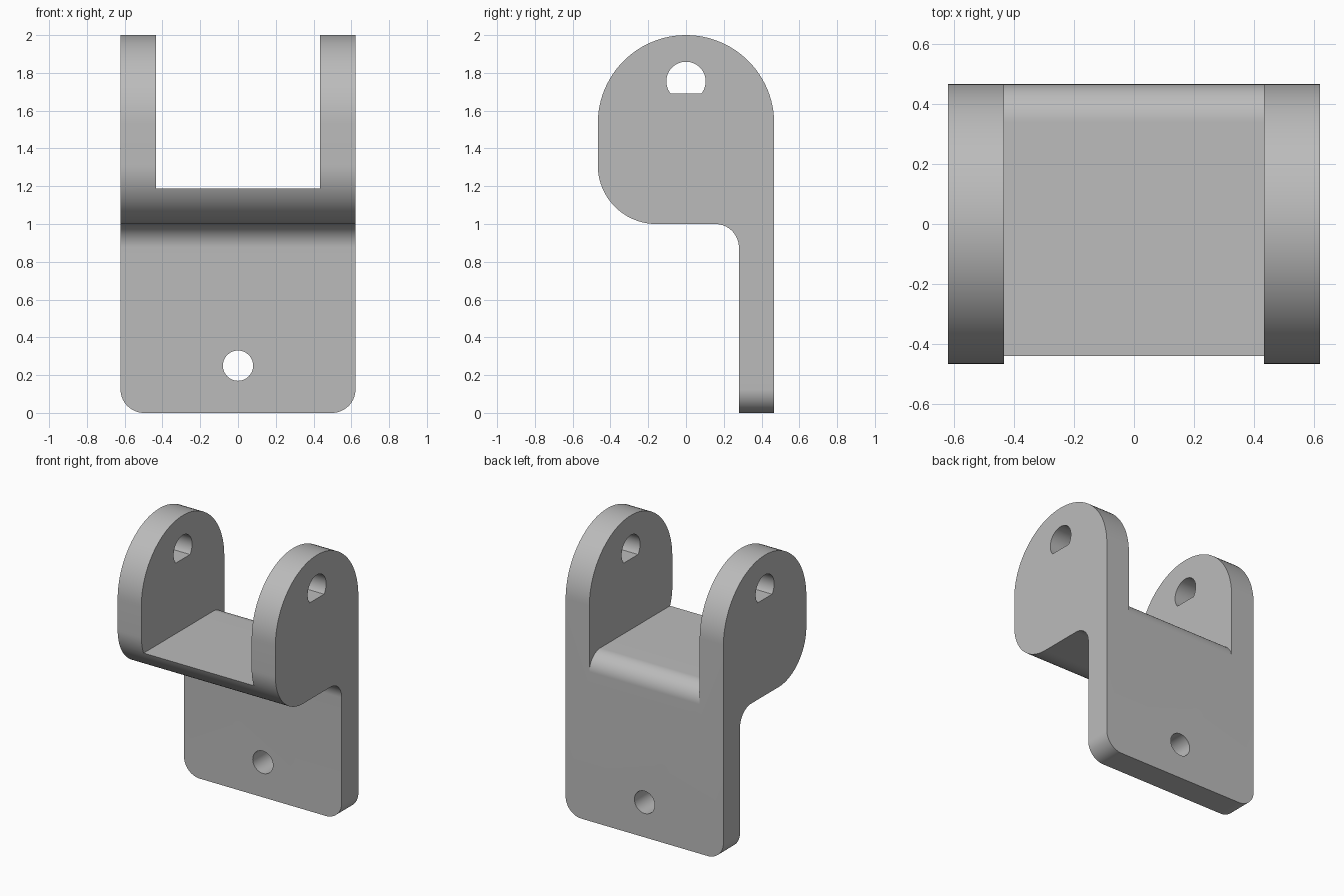
import bpy
import bmesh
from math import sin, cos, pi, radians, asin
from mathutils import Vector

cube = bpy.data.objects.get("Cube")
if cube:
    bpy.data.objects.remove(cube, do_unlink=True)

HALF_W, HALF_D = 0.622, 0.467   # overall half width and half depth
WALL = 0.187                    # plate, floor and ear thickness
SHELF_Z = 1.0                   # underside of the floor
FILLET = 0.125

grey = bpy.data.materials.new("plain grey")
grey.use_nodes = True
GREY = (0.5, 0.5, 0.5, 1)
grey.diffuse_color = GREY
grey.node_tree.nodes["Principled BSDF"].inputs["Base Color"].default_value = GREY


def arc(u, v, r, start, end, steps=24):
    """Points on an arc, angles in degrees."""
    angles = [radians(start + (end - start) * i / steps) for i in range(steps + 1)]
    return [(u + r * cos(a), v + r * sin(a)) for a in angles]


def prism(name, outline, axis, low, high):
    """Extrude a closed outline along x (outline in y, z) or y (outline in x, z)."""
    bm = bmesh.new()
    place = (lambda u, v: (low, u, v)) if axis == "x" else (lambda u, v: (u, low, v))
    face = bm.faces.new([bm.verts.new(place(u, v)) for u, v in outline])
    side = bmesh.ops.extrude_face_region(bm, geom=[face])
    moved = [g for g in side["geom"] if isinstance(g, bmesh.types.BMVert)]
    step = high - low
    bmesh.ops.translate(bm, verts=moved,
                        vec=Vector((step, 0, 0)) if axis == "x" else Vector((0, step, 0)))
    bmesh.ops.recalc_face_normals(bm, faces=bm.faces)
    mesh = bpy.data.meshes.new(name)
    bm.to_mesh(mesh)
    bm.free()
    mesh.materials.append(grey)
    obj = bpy.data.objects.new(name, mesh)
    bpy.context.collection.objects.link(obj)
    return obj


def combine(body, tool, operation):
    """Apply a boolean and discard the tool."""
    mod = body.modifiers.new(tool.name, "BOOLEAN")
    mod.operation, mod.object, mod.solver = operation, tool, "EXACT"
    bpy.context.view_layer.objects.active = body
    bpy.ops.object.modifier_apply(modifier=mod.name)
    bpy.data.objects.remove(tool, do_unlink=True)


# Side silhouette: domed ears, rounded nose, inner fillet and hanging back plate
nose = 0.31
plate_y = HALF_D - WALL
side = (arc(0, 2 - HALF_D, HALF_D, 0, 180, 48)
        + arc(nose - HALF_D, SHELF_Z + nose, nose, 180, 270)
        + arc(plate_y - FILLET, SHELF_Z - FILLET, FILLET, 90, 0)
        + [(plate_y, 0), (HALF_D, 0)])
bracket = prism("bracket", side, "x", -HALF_W, HALF_W)

# Rounded bottom corners of the back plate
inner = HALF_W - FILLET
front = (arc(-inner, FILLET, FILLET, 180, 270) + arc(inner, FILLET, FILLET, 270, 360)
         + [(HALF_W + 0.1, 0.5), (HALF_W + 0.1, 2.1), (-HALF_W - 0.1, 2.1), (-HALF_W - 0.1, 0.5)])
combine(bracket, prism("plate_outline", front, "y", -1, 1), "INTERSECT")

# Slot between the ears, with a rounded rear edge on the floor
floor_z = SHELF_Z + WALL
slot = (arc(HALF_D - FILLET, floor_z - FILLET, FILLET, 90, 0)
        + [(1, floor_z - FILLET), (1, 2.2), (-1, 2.2), (-1, floor_z)])
ear_x = HALF_W - WALL
combine(bracket, prism("slot", slot, "x", -ear_x, ear_x), "DIFFERENCE")

# D-shaped pivot holes through both ears
pivot_r, pivot_z, flat_z = 0.104, 1.755, 1.69
low = math_angle = -asin((pivot_z - flat_z) / pivot_r) * 180 / pi
pivot = arc(0, pivot_z, pivot_r, low, 180 - low, 40)
combine(bracket, prism("pivot_hole", pivot, "x", -1, 1), "DIFFERENCE")

# Round screw hole in the plate
screw = arc(0, 0.25, 0.08, 0, 360, 40)[:-1]
combine(bracket, prism("screw_hole", screw, "y", -1, 1), "DIFFERENCE")

bpy.ops.object.select_all(action="DESELECT")
bracket.select_set(True)
bpy.context.view_layer.objects.active = bracket
bpy.ops.object.shade_smooth_by_angle(angle=radians(30))
